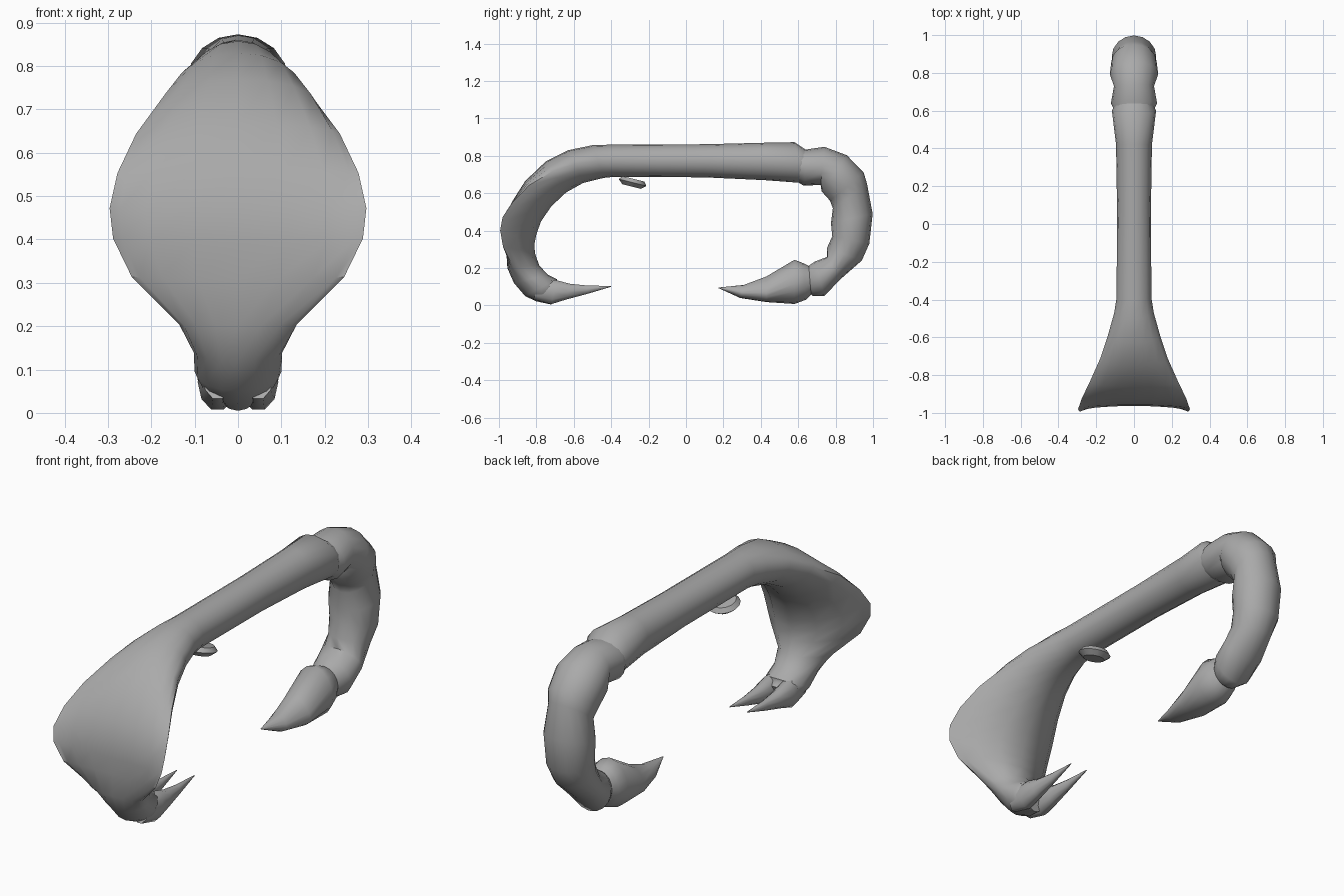
import bpy, bmesh, math
from mathutils import Vector, Matrix

if "Cube" in bpy.data.objects:
    bpy.data.objects.remove(bpy.data.objects["Cube"])

grey = bpy.data.materials.new("plain_grey")
grey.use_nodes = True
grey.diffuse_color = (0.4, 0.4, 0.4, 1)
grey.node_tree.nodes["Principled BSDF"].inputs["Base Color"].default_value = (0.4, 0.4, 0.4, 1)


def finish(name, bm, angle=50):
    bmesh.ops.recalc_face_normals(bm, faces=bm.faces)
    mesh = bpy.data.meshes.new(name)
    bm.to_mesh(mesh)
    bm.free()
    mesh.materials.append(grey)
    obj = bpy.data.objects.new(name, mesh)
    bpy.context.collection.objects.link(obj)
    bpy.ops.object.select_all(action="DESELECT")
    obj.select_set(True)
    bpy.context.view_layer.objects.active = obj
    bpy.ops.object.shade_smooth_by_angle(angle=math.radians(angle))
    return obj


def loft(name, sections, ridge=1.0, sides=16, x0=0.0):
    """Skin rings: (outer y, z), (inner y, z), half width, edge position."""
    bm = bmesh.new()
    rings = []
    for (oy, oz), (iy, iz), w, e in sections:
        outer, inner = Vector((x0, oy, oz)), Vector((x0, iy, iz))
        edge = outer.lerp(inner, e)
        power = 1 + (ridge - 1) * max(0, 1 - 2 * e)
        ring = []
        for k in range(sides):
            a = math.tau * k / sides
            s = math.sin(a)
            p = edge.lerp(outer, s) if s >= 0 else edge.lerp(inner, (-s) ** power)
            ring.append(bm.verts.new(p + Vector((w * math.cos(a), 0, 0))))
        rings.append(ring)
    for a, b in zip(rings, rings[1:]):
        for k in range(sides):
            n = (k + 1) % sides
            bm.faces.new((a[k], a[n], b[n], b[k]))
    bm.faces.new(rings[0])
    bm.faces.new(rings[-1])
    return finish(name, bm)


# Stem that flares into a wide hood with a ridge along its back
loft("stem_and_hood", [
    ((.66, .82), (.66, .67), .09, .5),
    ((.58, .873), (.62, .655), .117, .5),
    ((.42, .87), (.42, .67), .095, .5),
    ((.1, .862), (.1, .685), .09, .5),
    ((-.4, .86), (-.38, .688), .092, .5),
    ((-.5, .857), (-.44, .682), .105, .48),
    ((-.63, .83), (-.55, .655), .14, .42),
    ((-.75, .77), (-.64, .605), .18, .32),
    ((-.86, .665), (-.72, .53), .235, .16),
    ((-.93, .555), (-.775, .45), .278, .02),
    ((-.957, .46), (-.8, .38), .296, -.15),
    ((-.963, .39), (-.81, .33), .288, -.2),
    ((-.96, .31), (-.808, .28), .245, -.12),
    ((-.955, .2), (-.785, .215), .135, .2),
    ((-.92, .12), (-.74, .165), .102, .42),
    ((-.86, .05), (-.69, .14), .1, .5),
    ((-.8, .022), (-.69, .125), .085, .5),
    ((-.72, .005), (-.67, .11), .05, .5),
], ridge=1.7)

# Pair of prongs
for side, x in (("left", .047), ("right", -.047)):
    loft(side + "_prong", [
        ((-.82, .03), (-.76, .14), .035, .5),
        ((-.72, .004), (-.69, .138), .046, .5),
        ((-.64, .03), (-.62, .118), .036, .5),
        ((-.53, .06), (-.53, .108), .02, .5),
        ((-.4, .1), (-.4, .104), .002, .5),
    ], sides=10, x0=x)

# Segmented, curling tail
loft("tail", [
    ((.56, .83), (.58, .67), .09, .5),
    ((.65, .835), (.63, .64), .122, .5),
    ((.74, .848), (.72, .645), .106, .5),
    ((.86, .803), (.725, .61), .128, .5),
    ((.95, .71), (.77, .56), .12, .5),
    ((.968, .65), (.785, .52), .104, .5),
    ((.998, .49), (.775, .44), .118, .5),
    ((.98, .33), (.782, .37), .112, .5),
    ((.94, .24), (.755, .31), .095, .5),
    ((.82, .135), (.755, .26), .108, .5),
    ((.74, .05), (.69, .235), .1, .5),
    ((.68, .05), (.66, .215), .075, .5),
    ((.64, .08), (.63, .18), .05, .5),
])

# Pointed claw
loft("tail_claw", [
    ((.68, .07), (.68, .2), .06, .5),
    ((.64, .03), (.63, .225), .085, .5),
    ((.58, .008), (.58, .244), .1, .45),
    ((.43, .018), (.43, .155), .085, .35),
    ((.29, .04), (.31, .11), .05, .4),
    ((.175, .092), (.175, .096), .002, .5),
], ridge=2)

# Small tilted button below the stem
bm = bmesh.new()
tilt = Matrix.Translation((0, -.285, .66)) @ Matrix.Rotation(math.radians(-14), 4, "X")
for r1, r2, z, d in ((.05, .076, -.014, .022), (.076, .06, .007, .02)):
    bmesh.ops.create_cone(bm, cap_ends=True, segments=14, radius1=r1, radius2=r2, depth=d,
                          matrix=tilt @ Matrix.Translation((0, 0, z)))
finish("button", bm, 35)
